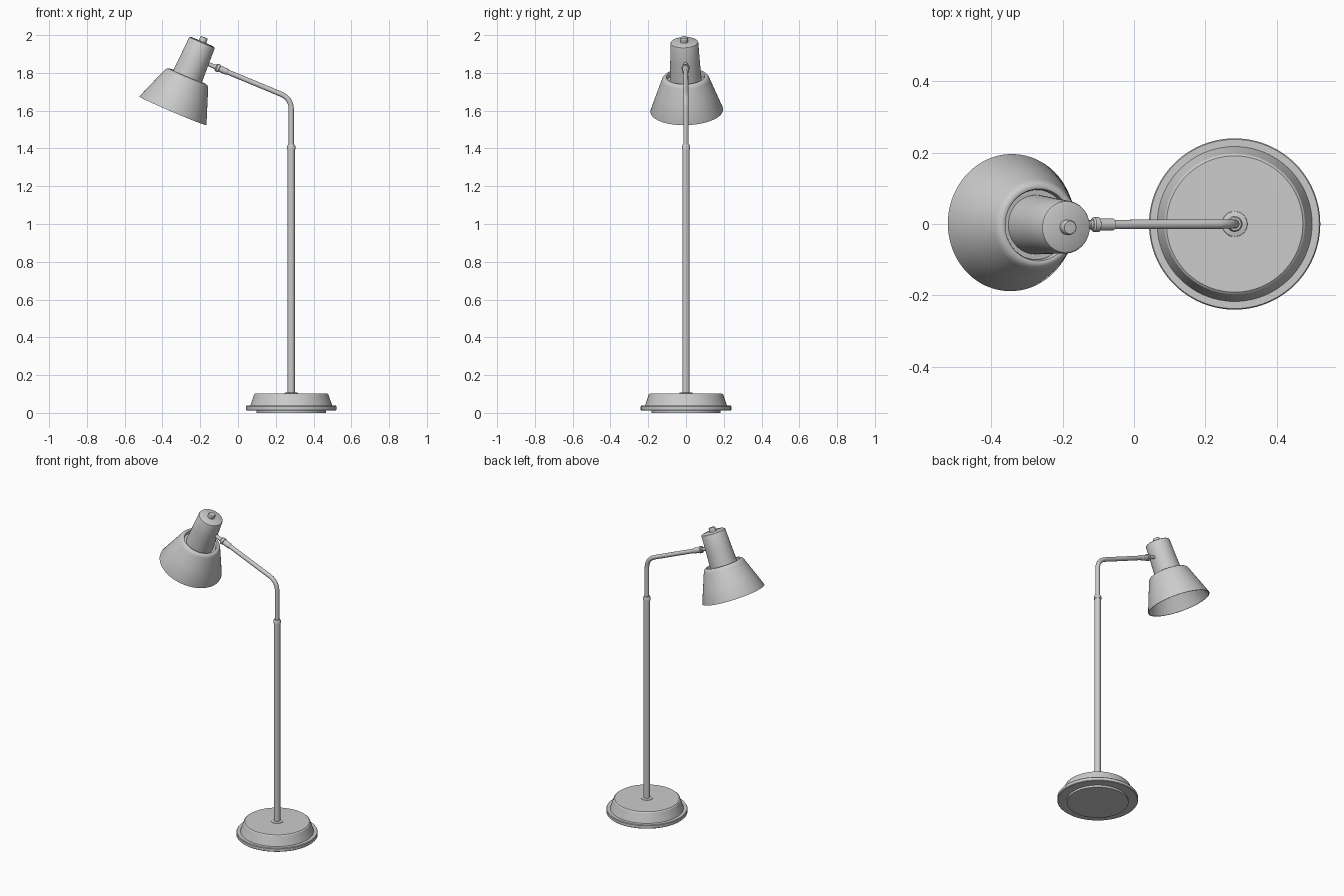
import bpy, bmesh, math
from mathutils import Vector

if "Cube" in bpy.data.objects:
    bpy.data.objects.remove(bpy.data.objects["Cube"])


def lathe(name, profile, origin=(0, 0, 0), axis=(0, 0, 1), steps=64, angle=30):
    """Spin a (radius, height) profile around an axis."""
    bm = bmesh.new()
    verts = [bm.verts.new((r, 0, h)) for r, h in profile]
    edges = [bm.edges.new(p) for p in zip(verts, verts[1:])]
    bmesh.ops.spin(bm, geom=verts + edges, cent=(0, 0, 0), axis=(0, 0, 1),
                   angle=2 * math.pi, steps=steps)
    bmesh.ops.remove_doubles(bm, verts=bm.verts, dist=1e-5)
    bmesh.ops.recalc_face_normals(bm, faces=bm.faces)
    me = bpy.data.meshes.new(name)
    bm.to_mesh(me)
    bm.free()
    ob = bpy.data.objects.new(name, me)
    bpy.context.collection.objects.link(ob)
    ob.location = origin
    ob.rotation_mode = 'QUATERNION'
    ob.rotation_quaternion = Vector(axis).to_track_quat('Z', 'Y')
    finish(ob, angle)
    return ob


def finish(ob, angle=30):
    bpy.ops.object.select_all(action='DESELECT')
    ob.select_set(True)
    bpy.context.view_layer.objects.active = ob
    bpy.ops.object.shade_smooth_by_angle(angle=math.radians(angle))


PX = 0.282  # pole position

# Weighted base: foot pad, flange and tapered drum
lathe("base", [(0, 0), (0.183, 0), (0.183, 0.013), (0.237, 0.013), (0.24, 0.016),
               (0.24, 0.034), (0.237, 0.038), (0.217, 0.038), (0.197, 0.097),
               (0.191, 0.102), (0, 0.104)], (PX, 0, 0), steps=96)
lathe("base_collar", [(0, 0.1), (0.037, 0.1), (0.035, 0.106), (0.026, 0.109), (0, 0.109)],
      (PX, 0, 0), steps=32)

# Pole with a small cap at its top
lathe("pole", [(0, 0.1), (0.019, 0.1), (0.019, 1.395), (0.022, 1.395),
               (0.022, 1.412), (0.018, 1.42), (0, 1.42)], (PX, 0, 0), steps=32)

# Bent arm: a bevelled curve with a rounded elbow
corner = Vector((PX, 0, 1.665))
along = Vector((-0.924, -0.004, 0.383)).normalized()
start = corner - Vector((0, 0, 0.06))
end = corner + along * 0.06
tip = corner + along * 0.44
cu = bpy.data.curves.new("arm_path", 'CURVE')
cu.dimensions = '3D'
cu.bevel_depth = 0.0135
cu.bevel_resolution = 5
cu.use_fill_caps = True
sp = cu.splines.new('POLY')
points = [Vector((PX, 0, 1.38))]
for i in range(11):
    t = i / 10
    points.append(start * (1 - t) ** 2 + corner * 2 * t * (1 - t) + end * t ** 2)
points.append(tip)
sp.points.add(len(points) - 1)
for p, co in zip(sp.points, points):
    p.co = (*co, 1)
arm = bpy.data.objects.new("arm", cu)
bpy.context.collection.objects.link(arm)
bpy.ops.object.select_all(action='DESELECT')
arm.select_set(True)
bpy.context.view_layer.objects.active = arm
bpy.ops.object.convert(target='MESH')
finish(bpy.context.view_layer.objects.active, 40)

# Sleeve and pivot joining the arm to the lamp head
lathe("arm_sleeve", [(0, -0.06), (0.014, -0.06), (0.017, -0.055), (0.017, -0.014),
                     (0.021, -0.012), (0.021, 0.002), (0.017, 0.007), (0.011, 0.007),
                     (0.011, 0.08), (0, 0.08)],
      corner + along * 0.425, along, steps=32)

# Lamp head: everything shares the tilted axis, measured from the rim centre
rim = Vector((-0.345, 0.004, 1.599))
axis = Vector((0.157, -0.013, 0.367))

# Open conical shade with a thin wall and a recessed shoulder round the socket
lathe("shade", [(0.187, 0.0), (0.192, 0.0), (0.192, 0.004), (0.155, 0.103), (0.127, 0.178),
                (0.122, 0.189), (0.115, 0.196), (0.107, 0.199), (0.101, 0.197),
                (0.098, 0.19), (0.098, 0.176), (0, 0.176), (0, 0.170),
                (0.121, 0.170), (0.150, 0.101), (0.187, 0.0)], rim, axis, steps=96, angle=40)

# Socket housing
lathe("socket_housing", [(0, 0.174), (0.083, 0.174), (0.083, 0.19), (0.078, 0.29), (0.074, 0.389),
                         (0.072, 0.394), (0.067, 0.397), (0, 0.399)], rim, axis)

# Switch knob on top
lathe("switch_knob", [(0, 0.39), (0.021, 0.39), (0.021, 0.418), (0.018, 0.423), (0, 0.424)],
      rim, axis, steps=32)
